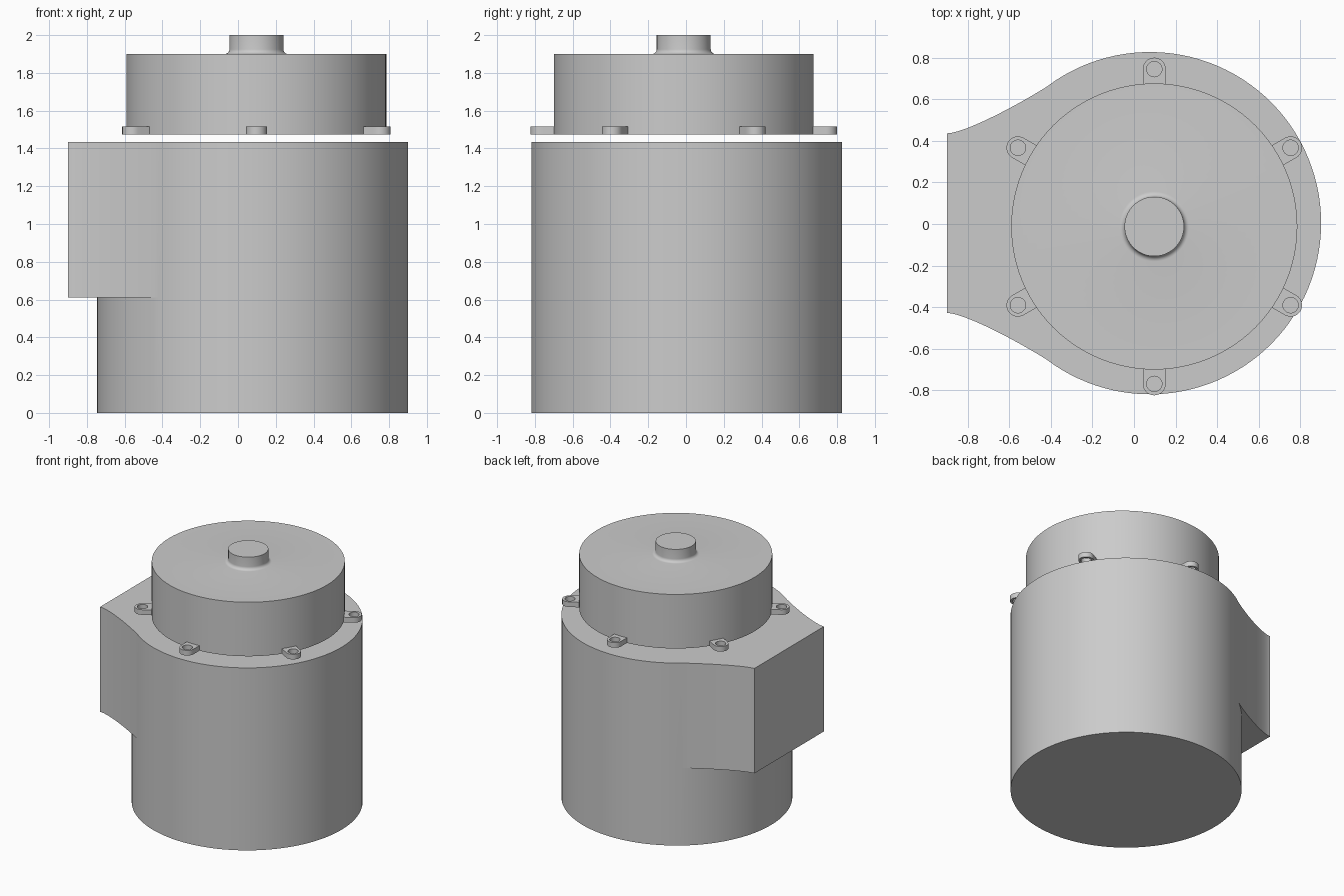
import bpy, bmesh, math
from mathutils import Vector, Matrix
from mathutils.geometry import interpolate_bezier

cube = bpy.data.objects.get("Cube")
if cube:
    bpy.data.objects.remove(cube, do_unlink=True)

grey = bpy.data.materials.new("plain grey")
grey.use_nodes = True
GREY = (0.6, 0.6, 0.6, 1)
grey.diffuse_color = GREY
grey.node_tree.nodes["Principled BSDF"].inputs["Base Color"].default_value = GREY


def finish(bm, name):
    """Turn a bmesh into a smooth shaded object with sharp edges kept."""
    bmesh.ops.recalc_face_normals(bm, faces=bm.faces)
    mesh = bpy.data.meshes.new(name)
    bm.to_mesh(mesh)
    bm.free()
    mesh.materials.append(grey)
    obj = bpy.data.objects.new(name, mesh)
    bpy.context.collection.objects.link(obj)
    bpy.ops.object.select_all(action="DESELECT")
    obj.select_set(True)
    bpy.context.view_layer.objects.active = obj
    bpy.ops.object.shade_smooth_by_angle(angle=math.radians(30))
    return obj


def ring(bm, points, z):
    return [bm.verts.new((p[0], p[1], z)) for p in points]


def wall(bm, low, high, closed=True):
    """Quads between two rings of equal length."""
    n = len(low)
    for i in range(n if closed else n - 1):
        j = (i + 1) % n
        bm.faces.new((low[i], low[j], high[j], high[i]))


# Housing: round drum with a flared outlet block on the right side
CX, CY, R = 0.077, 0.004, 0.823
SHELF, TOP = 0.61, 1.435
join = math.acos((-0.42 - CX) / R)


def arc(a, b, n):
    return [(CX + R * math.cos(a + (b - a) * i / n),
             CY + R * math.sin(a + (b - a) * i / n)) for i in range(n + 1)]


shared = arc(-join, join, 80)
inner = arc(join, 2 * math.pi - join, 44)[1:-1]
end = shared[-1]
flare = [(p.x, p.y) for p in interpolate_bezier(
    Vector((*end, 0)), Vector((-0.58, 0.56, 0)),
    Vector((-0.82, 0.436, 0)), Vector((-0.9, 0.436, 0)), 20)][1:]
outer = flare + [(x, 2 * CY - y) for x, y in reversed(flare)]

bm = bmesh.new()
base = ring(bm, shared + inner, 0)
shelf_shared = ring(bm, shared, SHELF)
shelf_inner = ring(bm, inner, SHELF)
shelf_outer = ring(bm, outer, SHELF)
top = ring(bm, shared + outer, TOP)
wall(bm, base, shelf_shared + shelf_inner)
wall(bm, shelf_shared + shelf_outer, top)
bm.faces.new(base)
bm.faces.new(top)
bm.faces.new([shelf_shared[-1]] + shelf_outer + [shelf_shared[0]] + shelf_inner[::-1])
finish(bm, "housing")

# Motor cover with a filleted shaft stub, turned from one profile
MX, MY = 0.0975, -0.012
COVER_R, STUB_R, FILLET = 0.688, 0.143, 0.025
BOTTOM, LID, TIP = 1.475, 1.9, 2.0
profile = [(COVER_R, BOTTOM), (COVER_R, LID)]
for i in range(7):
    a = math.pi / 2 * i / 6
    profile.append((STUB_R + FILLET * (1 - math.sin(a)),
                    LID + FILLET * (1 - math.cos(a))))
profile.append((STUB_R, TIP))

bm = bmesh.new()
turns = [2 * math.pi * i / 96 for i in range(96)]
rings = [ring(bm, [(MX + r * math.cos(a), MY + r * math.sin(a)) for a in turns], z)
         for r, z in profile]
for low, high in zip(rings, rings[1:]):
    wall(bm, low, high)
bm.faces.new(rings[0])
bm.faces.new(rings[-1])
finish(bm, "motor_cover")

# Six screw tabs around the cover, rounded outside and square towards the cover
TAB_W, HOLE, REACH, TAB_H = 0.055, 0.037, 0.757, 0.04
tab_outline, tab_hole = [], []
for i in range(32):
    a = 2 * math.pi * i / 32
    c, s = math.cos(a), math.sin(a)
    tab_hole.append((HOLE * c, HOLE * s))
    if c >= -1e-6:
        tab_outline.append((TAB_W * c, TAB_W * s))
    else:
        k = TAB_W / max(-c, abs(s))
        tab_outline.append((1.5 * k * c, k * s))

for number in range(6):
    bm = bmesh.new()
    out_low, out_high = ring(bm, tab_outline, 0), ring(bm, tab_outline, TAB_H)
    in_low, in_high = ring(bm, tab_hole, 0), ring(bm, tab_hole, TAB_H)
    for a, b in ((out_low, out_high), (out_high, in_high),
                 (in_high, in_low), (in_low, out_low)):
        wall(bm, a, b)
    place = (Matrix.Translation((MX, MY, BOTTOM))
             @ Matrix.Rotation(math.radians(30 + 60 * number), 4, "Z")
             @ Matrix.Translation((REACH, 0, 0)))
    bm.transform(place)
    finish(bm, f"screw_tab_{number + 1}")
